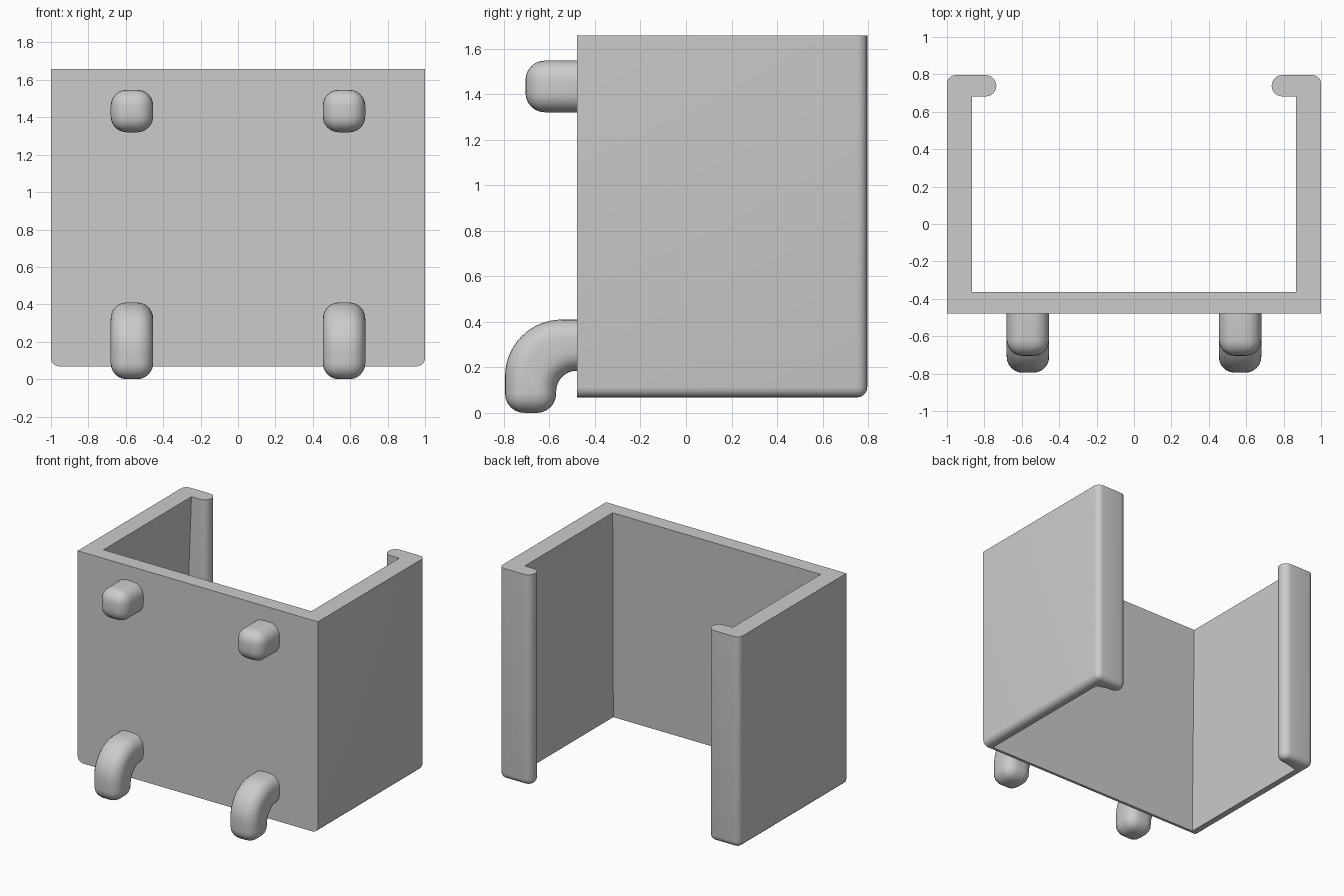
import bpy, bmesh, math

cube = bpy.data.objects.get("Cube")
if cube:
    bpy.data.objects.remove(cube, do_unlink=True)

grey = bpy.data.materials.new("plain_grey")
grey.use_nodes = True
COLOUR = (0.6, 0.6, 0.6, 1)
grey.diffuse_color = COLOUR
grey.node_tree.nodes["Principled BSDF"].inputs["Base Color"].default_value = COLOUR

BACK, FRONT = 0.796, -0.478
BOTTOM, TOP = 0.068, 1.657
INNER_X, INNER_FRONT, INNER_BACK = 0.865, -0.364, 0.682


def arc(cx, cy, r, start, end, steps):
    """Points along an arc, angles in degrees."""
    angles = [math.radians(start + (end - start) * i / steps) for i in range(steps + 1)]
    return [(cx + r * math.cos(a), cy + r * math.sin(a)) for a in angles]


def prism(points, to_3d, offset):
    """Extrude a flat outline into a closed solid."""
    bm = bmesh.new()
    face = bm.faces.new([bm.verts.new(to_3d(*p)) for p in points])
    new = bmesh.ops.extrude_face_region(bm, geom=[face])["geom"]
    bmesh.ops.translate(bm, vec=offset, verts=[v for v in new if isinstance(v, bmesh.types.BMVert)])
    bmesh.ops.recalc_face_normals(bm, faces=bm.faces)
    return bm


def round_edges(bm, edges, radius, segments):
    bmesh.ops.bevel(bm, geom=edges, offset=radius, segments=segments, profile=0.5,
                    affect='EDGES', clamp_overlap=False)


def finish(bm, name):
    mesh = bpy.data.meshes.new(name)
    bm.to_mesh(mesh)
    bm.free()
    mesh.materials.append(grey)
    obj = bpy.data.objects.new(name, mesh)
    bpy.context.collection.objects.link(obj)
    bpy.ops.object.select_all(action='DESELECT')
    obj.select_set(True)
    bpy.context.view_layer.objects.active = obj
    bpy.ops.object.shade_smooth_by_angle(angle=math.radians(32))


# Holder: front plate, side walls and inward lips with rounded tips
half = [(1, FRONT), (1, BACK)]
half += arc(0.793, (BACK + INNER_BACK) / 2, (BACK - INNER_BACK) / 2, 90, 270, 12)
half += [(INNER_X, INNER_BACK), (INNER_X, INNER_FRONT)]
outline = half + [(-x, y) for x, y in reversed(half)]
bm = prism(outline, lambda x, y: (x, y, BOTTOM), (0, 0, TOP - BOTTOM))

# The opening widens downwards, so the walls thin towards the bottom
for v in bm.verts:
    if v.co.z < BOTTOM + 0.01 and abs(abs(v.co.x) - INNER_X) < 0.01:
        v.co.x += math.copysign(0.06, v.co.x)
        if v.co.y < 0:
            v.co.y -= 0.093


def is_rounded(edge):
    """Outer back corners, and the bottom edges of the sides and lips."""
    a, b = (v.co for v in edge.verts)
    if abs(a.z - b.z) > 0.1:
        return abs(a.x) > 0.99 and a.y > BACK - 0.01
    on_side = abs(a.x + b.x) > 1.99
    on_lip = min(a.y, b.y) > INNER_BACK - 0.01 and min(abs(a.x), abs(b.x)) < 0.8
    return max(a.z, b.z) < BOTTOM + 0.01 and (on_side or on_lip)


round_edges(bm, [e for e in bm.edges if is_rounded(e)], 0.045, 5)
finish(bm, "holder_body")

# Pegs: side profiles (y, z) given thickness, rounded over away from the plate
ROOT = -0.472
WIDTH = 0.227
RADIUS = 0.085
upper_peg = [(ROOT, 1.32), (ROOT, 1.547), (-0.705, 1.547), (-0.705, 1.32)]
hook = [(ROOT, 0.41)] + arc(-0.545, 0.16, 0.25, 90, 180, 14)
hook += [(-0.795, 0), (-0.57, 0)]
hook += arc(-0.48, 0.095, 0.09, 180, 90, 14) + [(ROOT, 0.185)]


def is_peg_edge(edge):
    at_root = all(v.co.y > ROOT - 0.001 for v in edge.verts)
    return not at_root and edge.calc_face_angle(0) > math.radians(40)


for side, x in (("left", 0.567), ("right", -0.567)):
    for part, profile in (("upper_peg", upper_peg), ("lower_hook", hook)):
        bm = prism(profile, lambda y, z: (x - WIDTH / 2, y, z), (WIDTH, 0, 0))
        round_edges(bm, [e for e in bm.edges if is_peg_edge(e)], RADIUS, 6)
        finish(bm, f"{side}_{part}")
